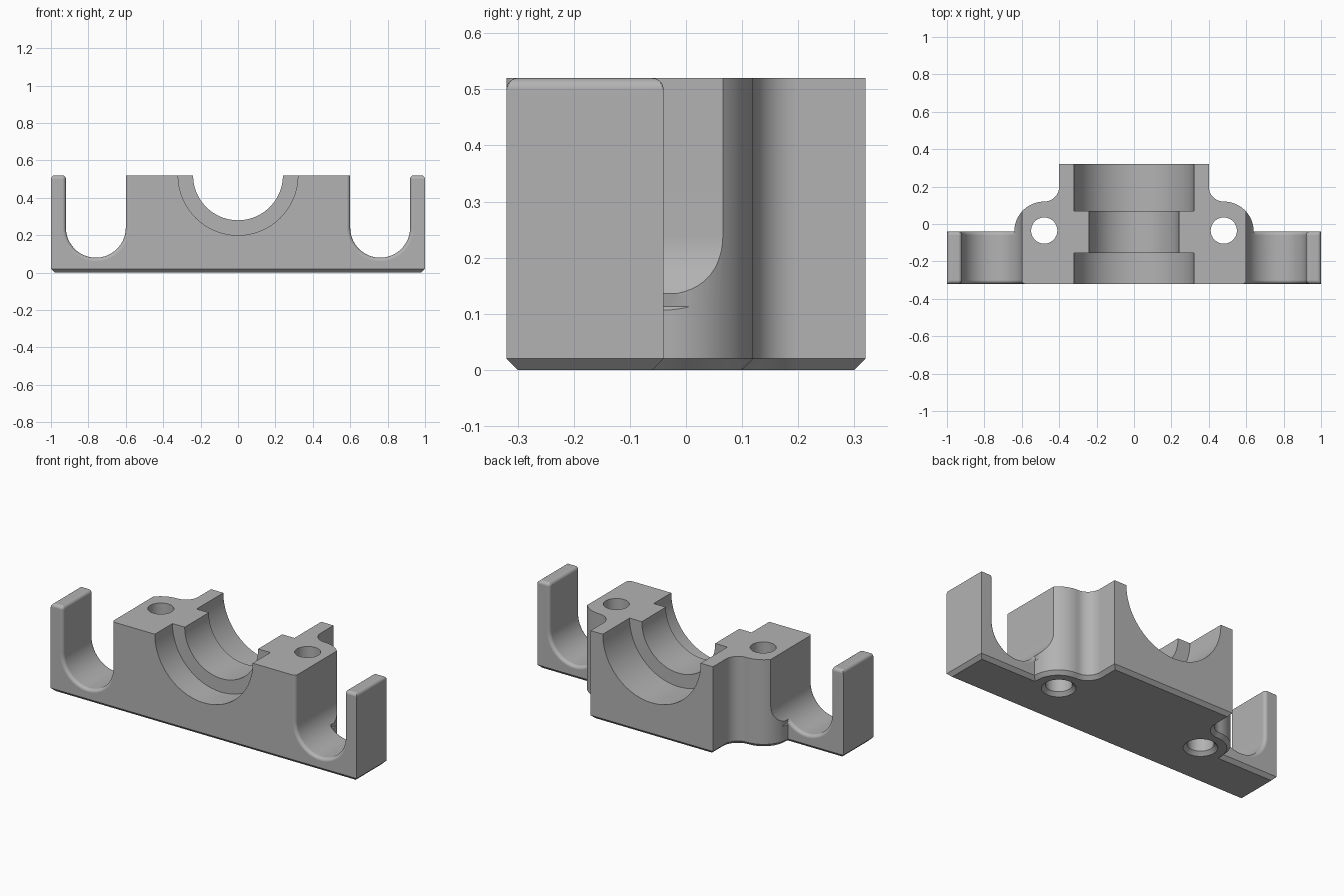
import bpy, bmesh, math
from mathutils import Vector

cube = bpy.data.objects.get("Cube")
if cube:
    bpy.data.objects.remove(cube, do_unlink=True)

TOP, FILLET, CHAMFER = 0.52, 0.02, 0.02
FRONT, ARM_BACK = -0.32, -0.04

grey = bpy.data.materials.new("machined grey")
grey.use_nodes = True
colour = (0.45, 0.45, 0.45, 1)
grey.diffuse_color = colour
grey.node_tree.nodes["Principled BSDF"].inputs["Base Color"].default_value = colour


def loft(name, rings):
    """Closed solid through a list of matching point rings."""
    bm = bmesh.new()
    rows = [[bm.verts.new(p) for p in ring] for ring in rings]
    n = len(rows[0])
    for a, b in zip(rows, rows[1:]):
        for i in range(n):
            j = (i + 1) % n
            bm.faces.new((a[i], a[j], b[j], b[i]))
    bm.faces.new(rows[0][::-1])
    bm.faces.new(rows[-1])
    bmesh.ops.recalc_face_normals(bm, faces=bm.faces)
    mesh = bpy.data.meshes.new(name)
    bm.to_mesh(mesh)
    bm.free()
    mesh.materials.append(grey)
    obj = bpy.data.objects.new(name, mesh)
    bpy.context.collection.objects.link(obj)
    return obj


def arc(cx, cy, r, start, end, steps):
    angles = [math.radians(start + (end - start) * i / steps) for i in range(steps + 1)]
    return [(cx + r * math.cos(a), cy + r * math.sin(a)) for a in angles]


def inset(points, d):
    """Mitred inward offset of a counter-clockwise outline."""
    out = []
    for i, p in enumerate(points):
        p = Vector(p)
        e1 = (p - Vector(points[i - 1])).normalized()
        e2 = (Vector(points[(i + 1) % len(points)]) - p).normalized()
        n1, n2 = Vector((-e1.y, e1.x)), Vector((-e2.y, e2.x))
        out.append(p + (n1 + n2) * d / (1 + n1.dot(n2)))
    return out


def cut(target, cutter):
    cutter.hide_render = True
    mod = target.modifiers.new("cut", 'BOOLEAN')
    mod.operation, mod.solver, mod.object = 'DIFFERENCE', 'EXACT', cutter
    bpy.context.view_layer.objects.active = target
    bpy.ops.object.modifier_apply(modifier=mod.name)
    bpy.data.objects.remove(cutter, do_unlink=True)


# Body outline: arms, screw bosses and rear block
half = [(1, FRONT), (1, ARM_BACK)]
half += arc(0.48, ARM_BACK, 0.16, 0, 90, 20)
half += arc(0.48, 0.20, 0.08, 270, 180, 14)[1:]
half += [(0.40, 0.32)]
outline = half + [(-x, y) for x, y in reversed(half)]
body = loft("bearing_block", [
    [(x, y, 0) for x, y in inset(outline, CHAMFER)],
    [(x, y, CHAMFER) for x, y in outline],
    [(x, y, TOP) for x, y in outline]])


# Side slots: the U opening and the rounded arm tops in one cutter
def slot_ring(side, y, d, rear):
    pts = []

    def add(cx, cz, r, start, end, steps, sign):
        for i in range(steps + 1):
            a = math.radians(start + (end - start) * i / steps)
            x = cx + r * math.cos(a)
            off = 0 if rear and x < 0.645 else d
            pts.append((cx + (r + sign * off) * math.cos(a),
                        cz + (r + sign * off) * math.sin(a)))

    add(0.76, 0.24, 0.16, 180, 360, 40, 1)
    add(0.94, TOP - FILLET, FILLET, 180, 90, 6, -1)
    pts += [(x, min(z, TOP - d))
            for x, z in arc(0.98, TOP - FILLET, FILLET, 90, 0, 6)]
    pts += [(1.1, TOP - FILLET), (1.1, 0.7), (pts[0][0], 0.7)]
    return [(side * x, y, z) for x, z in pts]


sweep = [math.radians(15 * i) for i in range(7)]
flare = [(FILLET * math.sin(a), 0.98 * FILLET * (1 - math.cos(a))) for a in sweep]
for side in (1, -1):
    rings = [slot_ring(side, -0.4, flare[-1][1], False)]
    rings += [slot_ring(side, FRONT + FILLET - s, d, False) for s, d in reversed(flare)]
    rings += [slot_ring(side, ARM_BACK - FILLET + s, d, True) for s, d in flare]
    rings += [slot_ring(side, 0.3, flare[-1][1], True)]
    cut(body, loft("slot_cutter", rings))

# Stepped half-round bearing seat
steps = [(-0.5, 0.32), (-0.155, 0.32), (-0.155, 0.24),
         (0.07, 0.24), (0.07, 0.32), (0.5, 0.32)]
cut(body, loft("bore_cutter", [
    [(x, y, z) for x, z in arc(0, TOP, r, 0, 360, 96)[:-1]] for y, r in steps]))

# Screw holes, countersunk underneath
for side in (1, -1):
    cut(body, loft("hole_cutter", [
        [(x, y, z) for x, y in arc(side * 0.48, ARM_BACK + 0.005, r, 0, 360, 48)[:-1]]
        for z, r in [(-0.02, 0.11), (0.02, 0.07), (0.7, 0.07)]]))

# Smooth curved faces, crisp machined edges
bpy.ops.object.select_all(action='DESELECT')
body.select_set(True)
bpy.context.view_layer.objects.active = body
bpy.ops.object.shade_smooth_by_angle(angle=math.radians(30))
weighted = body.modifiers.new("weighted normals", 'WEIGHTED_NORMAL')
weighted.keep_sharp = True
